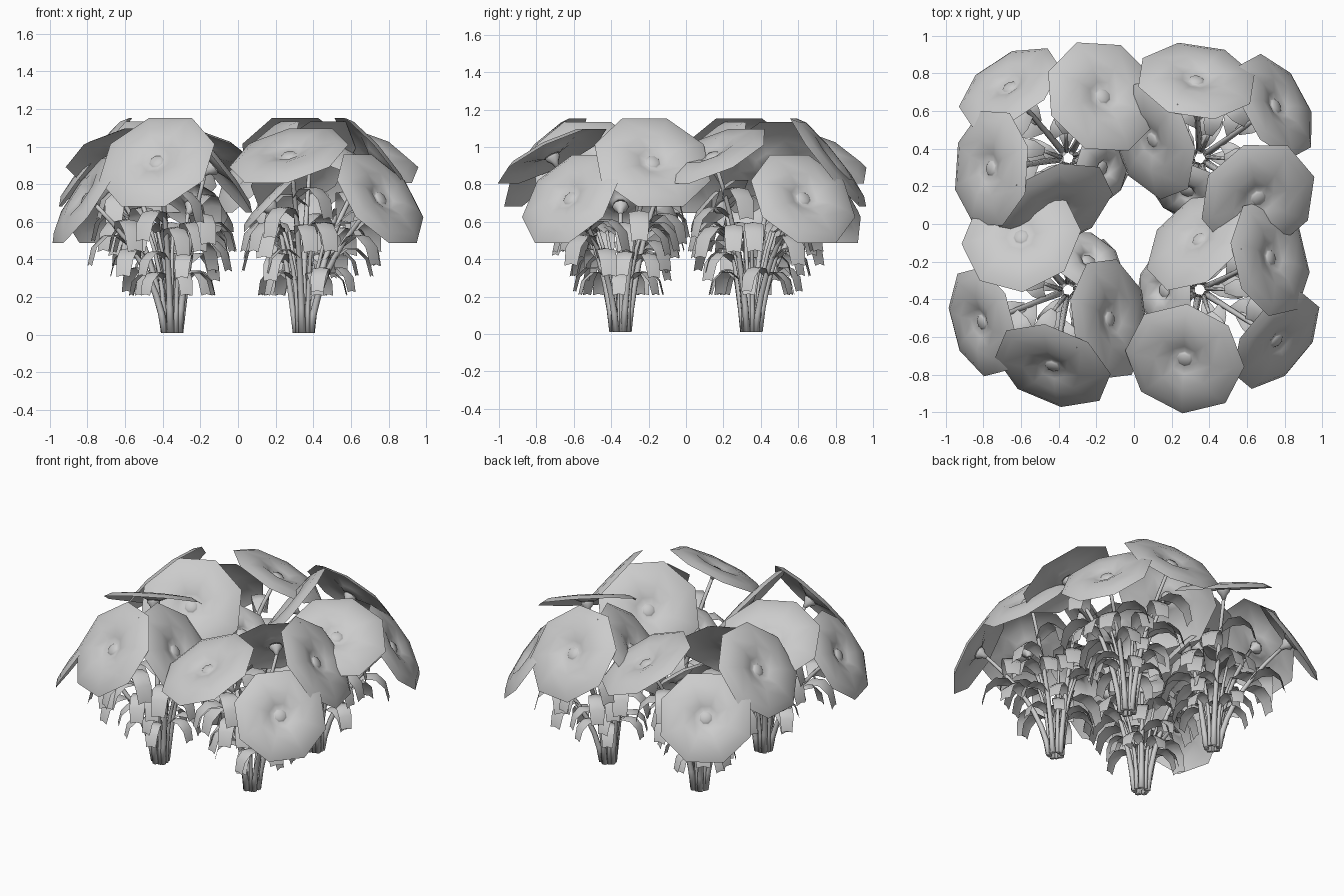
import bpy, bmesh, math, random
from mathutils import Vector, Matrix

if "Cube" in bpy.data.objects:
    bpy.data.objects.remove(bpy.data.objects["Cube"])

random.seed(4)

# One clump: hub position, facing direction, radius of each flower
FLOWERS = [
    ((-.085, -.375, .97), (-.22, -.42, .86), .325),
    ((.42, -.28, .735), (.64, -.53, .55), .305),
    ((.39, .175, .93), (.76, .18, .62), .325),
    ((-.015, .28, .905), (-.54, .57, .62), .335),
    ((-.20, 0, .70), (-.72, 0, .69), .21),
]
# Four clumps: centre and turn in degrees
CLUMPS = [(.35, -.35, 0), (.35, .35, 68), (-.35, .35, 163), (-.35, -.35, 234)]


def frame(origin, normal, spin=0):
    q = Vector(normal).normalized().to_track_quat('Z', 'Y')
    return Matrix.Translation(origin) @ q.to_matrix().to_4x4() @ Matrix.Rotation(spin, 4, 'Z')


def lathe(bm, profile, sides, mat):
    """Revolve (radius, height) points; one face fills the first ring."""
    rings = []
    for r, z in profile:
        rings.append([bm.verts.new(mat @ Vector((r * math.cos(k * math.tau / sides),
                      r * math.sin(k * math.tau / sides), z))) for k in range(sides)])
    bm.faces.new(rings[0])
    skin(bm, rings)


def skin(bm, rings):
    n = len(rings[0])
    for a, b in zip(rings, rings[1:]):
        for k in range(n):
            bm.faces.new((a[k], b[k], b[(k + 1) % n], a[(k + 1) % n]))


def bend(p0, p1, p2, t):
    return p0 * (1 - t) ** 2 + p1 * 2 * t * (1 - t) + p2 * t * t


def tube(bm, pts, r0, r1, sides=6):
    rings = []
    for i, p in enumerate(pts):
        d = pts[min(i + 1, len(pts) - 1)] - pts[max(i - 1, 0)]
        r = r0 + (r1 - r0) * i / (len(pts) - 1)
        m = frame(p, d)
        rings.append([m @ Vector((r * math.cos(k * math.tau / sides),
                      r * math.sin(k * math.tau / sides), 0)) for k in range(sides)])
    for v in rings[0]:
        v.z = 0.01
    rings = [[bm.verts.new(v) for v in ring] for ring in rings]
    skin(bm, rings)
    bm.faces.new(rings[0])
    bm.faces.new(rings[-1])


def leaf(bm, root, ang, size):
    """Broad strip that rises, arches over and droops."""
    out = Vector((math.cos(ang), math.sin(ang), 0))
    side = Vector((-out.y, out.x, 0))
    rows = []
    for d, h, w in [(0, 0, .08), (.25, .2, .19), (.55, .2, .22), (.78, -.02, .21), (.88, -.42, .17)]:
        c = root + (out * d + Vector((0, 0, h))) * size
        rows.append([bm.verts.new(c + side * w * size * s - Vector((0, 0, .04 * size * abs(s))))
                     for s in (-1, 0, 1)])
    for a, b in zip(rows, rows[1:]):
        for k in range(2):
            bm.faces.new((a[k], b[k], b[k + 1], a[k + 1]))


stems, blooms, leaves = bmesh.new(), bmesh.new(), bmesh.new()
for i, (hub, nrm, R) in enumerate(FLOWERS):
    hub, nrm = Vector(hub), Vector(nrm).normalized()
    # stem
    a = math.atan2(hub.y, hub.x)
    p0 = Vector((.042 * math.cos(a), .042 * math.sin(a), 0.01))
    p2 = hub - nrm * .08
    p1 = Vector((p0.x * 2.0, p0.y * 2.0, .5 * hub.z))
    tube(stems, [bend(p0, p1, p2, t / 7) for t in range(8)], .02, .011)
    # short leafy stem beside it
    q0 = p0 + Vector((.03 * math.cos(a + 2), .03 * math.sin(a + 2), 0))
    q1 = q0 + Vector((0, 0, .3))
    q2 = Vector((.13 * math.cos(a + .6), .13 * math.sin(a + .6), .55))
    tube(stems, [bend(q0, q1, q2, t / 5) for t in range(6)], .015, .009)
    # flared cup behind the bloom
    lathe(stems, [(.012, -.085), (.02, -.06), (.042, -.035), (.042, -.022)], 8, frame(hub, nrm))
    # bloom: centre button, dimple, broad petals, drooping rim
    lathe(blooms, [(.03, -.008), (.038, -.014), (.045, -.02), (.25 * R, -.004), (.48 * R, .018),
                   (.84 * R, .006), (1.0 * R, -.022)], 8, frame(hub, nrm, math.pi / 8))
    # leaves: small low one, larger ones up the stem, facing outward
    for j, t in enumerate((.44, .58, .68, .8)):
        leaf(leaves, bend(p0, p1, p2, t), a + (-.9, .9, -.4, 1.4)[j] + random.uniform(-.4, .4),
             (.2, .23, .25, .26)[j])
    leaf(leaves, bend(q0, q1, q2, .5), a + .5, .19)
    leaf(leaves, q2, a + .7, .24)

meshes = []
for name, bm in (("stems", stems), ("blooms", blooms), ("leaves", leaves)):
    bmesh.ops.recalc_face_normals(bm, faces=bm.faces)
    for f in bm.faces:
        f.smooth = True
    me = bpy.data.meshes.new(name)
    bm.to_mesh(me)
    bm.free()
    meshes.append(me)

# Place the turned copies
for n, (x, y, deg) in enumerate(CLUMPS, 1):
    for me in meshes:
        ob = bpy.data.objects.new(f"{me.name}_clump_{n}", me)
        ob.location = (x, y, 0)
        ob.rotation_euler.z = math.radians(deg)
        bpy.context.collection.objects.link(ob)
